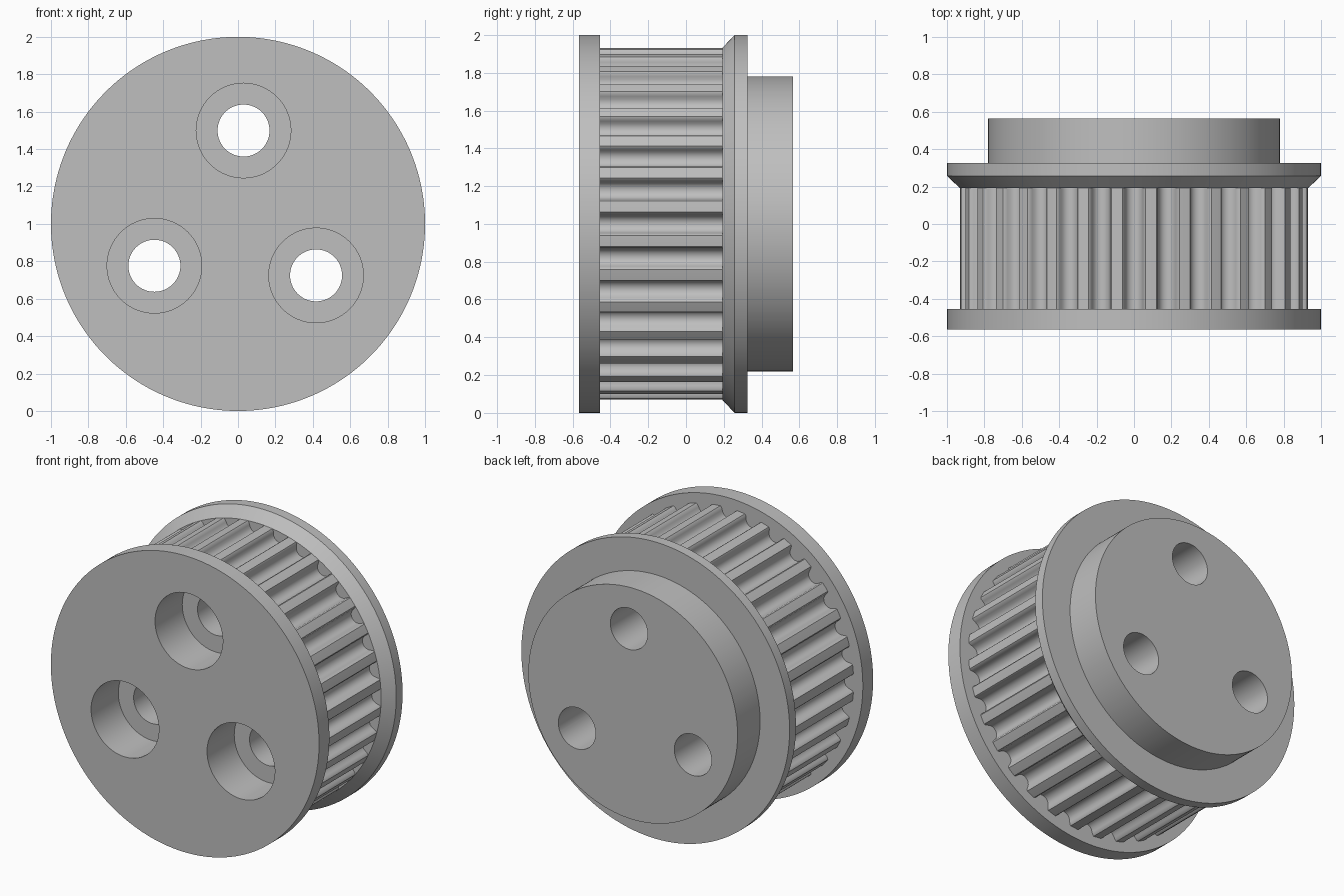
import bpy, bmesh
from math import sin, cos, radians, tau

cube = bpy.data.objects.get("Cube")
if cube:
    bpy.data.objects.remove(cube, do_unlink=True)

TEETH = 32
RIM, TOOTH, HUB = 1.0, 0.932, 0.78
CORE_Y0, CORE_Y1 = -0.455, 0.193

metal = bpy.data.materials.new("grey metal")
metal.use_nodes = True
metal.diffuse_color = (0.52, 0.52, 0.52, 1)
metal.node_tree.nodes["Principled BSDF"].inputs["Base Color"].default_value = metal.diffuse_color


def turn(name, stations, angles, center=(0, 1)):
    """Skin rings stacked along y; each station is (y, radius or list of radii)."""
    bm = bmesh.new()
    rings = []
    for y, r in stations:
        radii = r if isinstance(r, list) else [r] * len(angles)
        rings.append([bm.verts.new((center[0] + q * cos(a), y, center[1] + q * sin(a)))
                      for q, a in zip(radii, angles)])
    n = len(angles)
    for lower, upper in zip(rings, rings[1:]):
        for i in range(n):
            j = (i + 1) % n
            bm.faces.new((lower[i], lower[j], upper[j], upper[i]))
    bm.faces.new(rings[0])
    bm.faces.new(rings[-1][::-1])
    bmesh.ops.remove_doubles(bm, verts=bm.verts, dist=1e-5)
    bmesh.ops.recalc_face_normals(bm, faces=bm.faces)
    mesh = bpy.data.meshes.new(name)
    bm.to_mesh(mesh)
    bm.free()
    mesh.materials.append(metal)
    obj = bpy.data.objects.new(name, mesh)
    bpy.context.collection.objects.link(obj)
    return obj


# Rounded belt groove: half of its section as (sideways offset, depth)
half = [(0.0, 0.07), (0.018, 0.067), (0.034, 0.058), (0.045, 0.043),
        (0.05, 0.025), (0.054, 0.009), (0.062, 0.0), (0.078, 0.0)]
section = [(-x, d) for x, d in half[:0:-1]] + half
angles, groove_radii = [], []
for k in range(TEETH):
    for x, depth in section:
        angles.append(tau * k / TEETH + x / TOOTH)
        groove_radii.append(TOOTH - depth)

# Pulley body: front flange, toothed core, bevelled back flange, hub
pulley = turn("toothed_pulley", [
    (-0.565, RIM), (CORE_Y0, RIM),
    (CORE_Y0, groove_radii), (CORE_Y1, groove_radii),
    (CORE_Y1, TOOTH), (0.257, RIM), (0.325, RIM),
    (0.325, HUB), (0.565, HUB)], angles)

# Three counterbored bolt holes
bpy.context.view_layer.objects.active = pulley
pulley.select_set(True)
round_steps = [tau * i / 64 for i in range(64)]
for k in range(3):
    a = radians(86.6 + 120 * k)
    cutter = turn("bolt_hole_cutter",
                  [(-0.7, 0.253), (-0.275, 0.253), (-0.275, 0.139), (0.7, 0.139)],
                  round_steps, (0.5 * cos(a), 1 + 0.5 * sin(a)))
    cutter.hide_render = True
    cut = pulley.modifiers.new("bolt_hole", 'BOOLEAN')
    cut.operation = 'DIFFERENCE'
    cut.solver = 'EXACT'
    cut.object = cutter
    bpy.ops.object.modifier_apply(modifier=cut.name)
    bpy.data.objects.remove(cutter, do_unlink=True)

bpy.ops.object.shade_smooth_by_angle(angle=radians(30))
